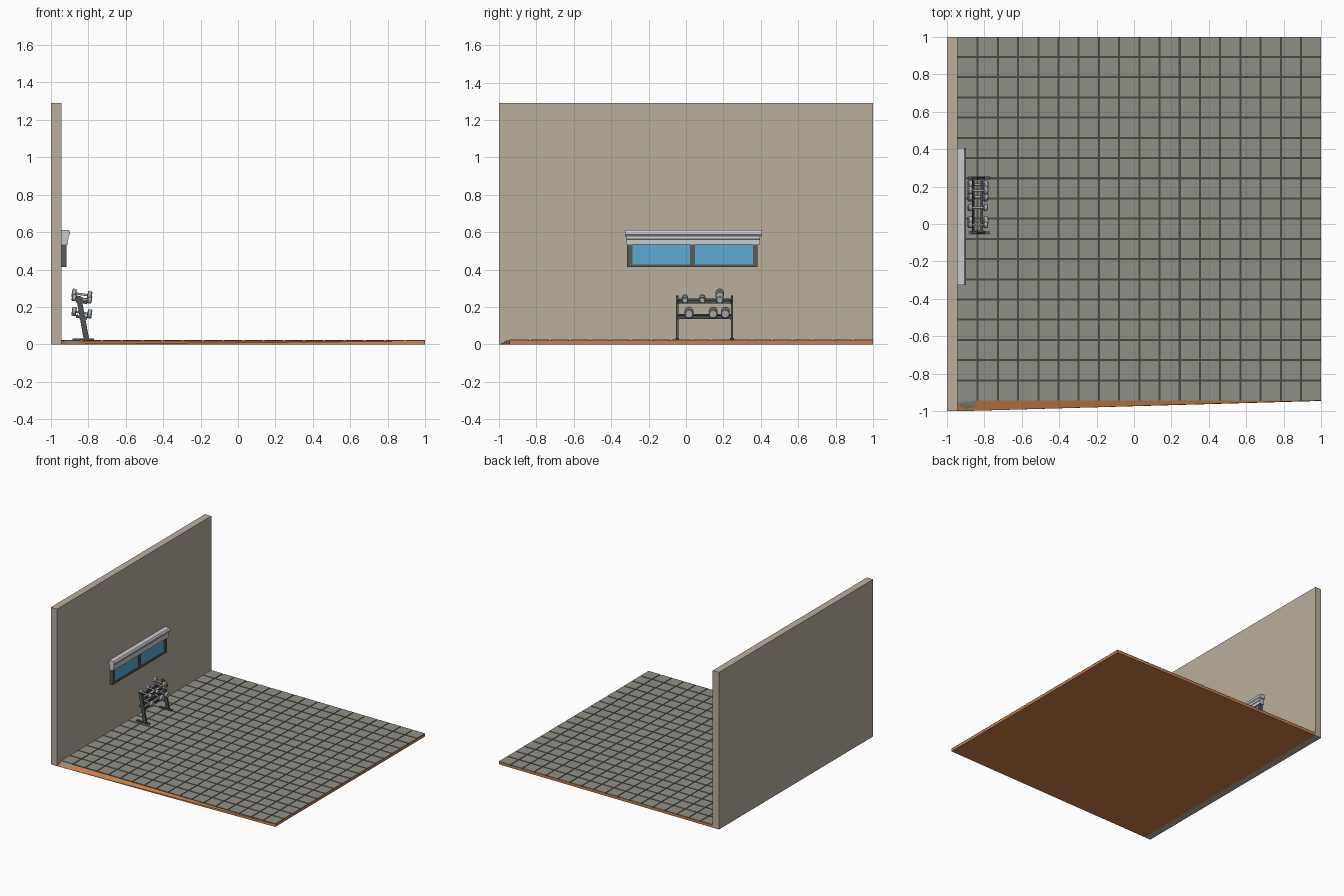
import bpy, bmesh, math
from mathutils import Vector, Matrix

if "Cube" in bpy.data.objects:
    bpy.data.objects.remove(bpy.data.objects["Cube"])


def mat(name, r, g, b):
    m = bpy.data.materials.new(name)
    m.diffuse_color = (r, g, b, 1)
    m.use_nodes = True
    m.node_tree.nodes["Principled BSDF"].inputs["Base Color"].default_value = m.diffuse_color
    return m


WALL = mat("beige plaster", 0.50, 0.43, 0.34)
BASE = mat("orange subfloor", 0.60, 0.22, 0.07)
TILE = mat("grey tile", 0.28, 0.28, 0.245)
GROUT = mat("dark grout", 0.07, 0.065, 0.055)
FRAME = mat("window frame grey", 0.10, 0.10, 0.095)
GLASS = mat("blue glass", 0.11, 0.40, 0.65)
BLIND = mat("pale valance", 0.60, 0.60, 0.62)
STEEL = mat("dark steel", 0.075, 0.085, 0.09)
WEIGHT = mat("light iron", 0.42, 0.44, 0.45)


def finish(name, bm, material):
    bmesh.ops.recalc_face_normals(bm, faces=bm.faces)
    me = bpy.data.meshes.new(name)
    bm.to_mesh(me)
    bm.free()
    me.materials.append(material)
    ob = bpy.data.objects.new(name, me)
    bpy.context.collection.objects.link(ob)
    return ob


def add_box(bm, x0, x1, y0, y1, z0, z1):
    c = Vector(((x0 + x1) / 2, (y0 + y1) / 2, (z0 + z1) / 2))
    bmesh.ops.create_cube(bm, size=1, matrix=Matrix.Translation(c)
                          @ Matrix.Diagonal((x1 - x0, y1 - y0, z1 - z0, 1)))


def box(name, material, *dims):
    bm = bmesh.new()
    add_box(bm, *dims)
    return finish(name, bm, material)


def hull(name, material, points):
    bm = bmesh.new()
    for p in points:
        bm.verts.new(p)
    bmesh.ops.convex_hull(bm, input=bm.verts)
    return finish(name, bm, material)


def extrude_y(name, material, profile, y0, y1):
    bm = bmesh.new()
    f = bm.faces.new([bm.verts.new((x, y0, z)) for x, z in profile])
    r = bmesh.ops.extrude_face_region(bm, geom=[f])
    vs = [v for v in r["geom"] if isinstance(v, bmesh.types.BMVert)]
    bmesh.ops.translate(bm, verts=vs, vec=(0, y1 - y0, 0))
    return finish(name, bm, material)


# Wall and subfloor with its skewed, sloping front edge
X0 = -0.943
box("wall", WALL, -1, X0, -1, 1, 0, 1.29)
hull("subfloor", BASE, [(X0, -1, 0), (1, -0.945, 0), (1, 1, 0), (X0, 1, 0),
                        (X0, X0, 0.019), (1, X0, 0.019), (1, 1, 0.019), (X0, 1, 0.019)])
box("grout", GROUT, X0, 1, X0, 1, 0.019, 0.021)
hull("corner_chip", TILE, [(X0, -0.943, 0.022), (-0.835, -0.97, 0.012),
                           (-0.9, -0.99, 0.004), (X0, -0.96, 0.02), (-0.85, -0.943, 0.022)])

# Tiles, 18 by 18
bm = bmesh.new()
N = 18
step = (1 - X0) / N
g = 0.0055
for i in range(N):
    for j in range(N):
        x, y = X0 + i * step, X0 + j * step
        add_box(bm, x + (g if i else 0), x + step - (g if i < N - 1 else 0),
                y + (g if j else 0), y + step - (g if j < N - 1 else 0), 0.0205, 0.025)
finish("floor_tiles", bm, TILE)

# Window: frame bars, mullion and two panes
bm = bmesh.new()
for y0, y1, z0, z1 in [(-0.316, -0.286, 0.413, 0.575), (0.359, 0.383, 0.413, 0.575),
                       (-0.286, 0.359, 0.413, 0.428), (-0.286, 0.359, 0.54, 0.575),
                       (0.021, 0.048, 0.428, 0.54)]:
    add_box(bm, X0, -0.915, y0, y1, z0, z1)
finish("window_frame", bm, FRAME)
for k, (y0, y1) in enumerate([(-0.286, 0.021), (0.048, 0.359)]):
    box(f"window_pane_{k}", GLASS, X0, -0.923, y0, y1, 0.428, 0.54)

# Stepped valance above the window
extrude_y("valance_lower", BLIND, [(X0, 0.535), (-0.908, 0.535), (-0.908, 0.56),
                                   (-0.904, 0.562), (-0.904, 0.58), (X0, 0.58)], -0.318, 0.395)
extrude_y("valance_top", BLIND, [(X0, 0.578), (-0.905, 0.578), (-0.898, 0.588),
                                 (-0.898, 0.602), (-0.904, 0.611), (X0, 0.611)], -0.325, 0.405)

# Rack: feet and leaning posts at both ends
for k, y in enumerate((-0.047, 0.246)):
    box(f"rack_foot_{k}", STEEL, -0.885, -0.768, y - 0.01, y + 0.01, 0.024, 0.033)
    extrude_y(f"rack_post_{k}", STEEL, [(-0.825, 0.03), (-0.795, 0.03),
                                        (-0.838, 0.257), (-0.866, 0.262)], y - 0.006, y + 0.006)

# Rails: two tilted shelves, each with a pair of rails and end brackets
TILT = math.radians(9)


def shelf_matrix(z):
    return Matrix.Translation((-0.834, 0, z)) @ Matrix.Rotation(TILT, 4, 'Y')


for name, z in (("lower", 0.158), ("upper", 0.24)):
    bm = bmesh.new()
    for x in (-0.022, 0.022):
        add_box(bm, x - 0.006, x + 0.006, -0.045, 0.245, -0.018, -0.006)
        add_box(bm, x - 0.002, x + 0.002, -0.045, 0.245, -0.006, 0.001)
    for y in (-0.041, 0.24):
        add_box(bm, -0.03, 0.03, y - 0.005, y + 0.005, -0.02, -0.005)
    bmesh.ops.transform(bm, matrix=shelf_matrix(z), verts=bm.verts)
    finish(f"rack_shelf_{name}", bm, STEEL)


# Dumbbells lie across the rails
def dumbbell(name, y, z, r):
    place = shelf_matrix(z) @ Matrix.Translation((0, y, 0)) @ Matrix.Rotation(math.pi / 2, 4, 'Y')
    for part, m, pieces in (("heads", WEIGHT, [(-0.042, r, 0.024), (0.042, r, 0.024)]),
                            ("handle", WEIGHT, [(0, 0.006, 0.07)])):
        bm = bmesh.new()
        for off, rad, depth in pieces:
            bmesh.ops.create_cone(bm, cap_ends=True, segments=12, radius1=rad, radius2=rad,
                                  depth=depth, matrix=Matrix.Translation((0, 0, off)))
        if part == "heads":
            rims = [e for e in bm.edges if any(len(f.verts) > 4 for f in e.link_faces)]
            bmesh.ops.bevel(bm, geom=rims, offset=0.004, segments=1, affect='EDGES')
        bmesh.ops.transform(bm, matrix=place, verts=bm.verts)
        finish(f"{name}_{part}", bm, m)


for k, (y, z, r) in enumerate([(0.016, 0.17, 0.024), (0.145, 0.17, 0.024), (0.21, 0.17, 0.024),
                               (-0.005, 0.243, 0.017), (0.087, 0.243, 0.017),
                               (0.18, 0.245, 0.02), (0.18, 0.268, 0.023)]):
    dumbbell(f"dumbbell_{k}", y, z, r)
